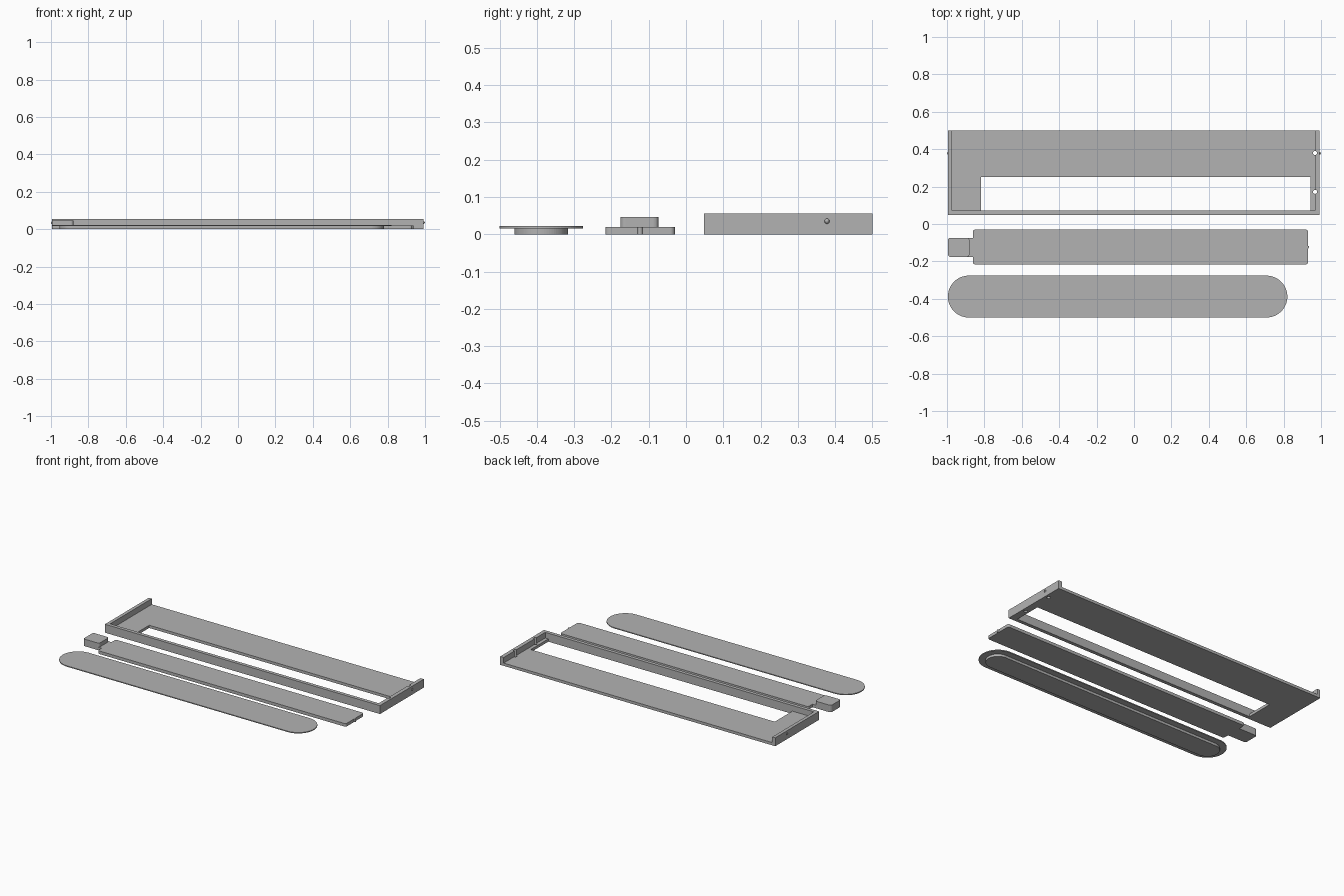
import bpy, bmesh, math

if "Cube" in bpy.data.objects:
    bpy.data.objects.remove(bpy.data.objects["Cube"])

grey = bpy.data.materials.new("plain grey")
grey.use_nodes = True
grey.diffuse_color = (0.45, 0.45, 0.45, 1)
grey.node_tree.nodes["Principled BSDF"].inputs["Base Color"].default_value = grey.diffuse_color


def finish(name, bm):
    mesh = bpy.data.meshes.new(name)
    bmesh.ops.recalc_face_normals(bm, faces=bm.faces)
    bm.to_mesh(mesh)
    bm.free()
    mesh.materials.append(grey)
    obj = bpy.data.objects.new(name, mesh)
    bpy.context.scene.collection.objects.link(obj)
    return obj


def slab(name, x0, x1, y0, y1, z0, z1, radius=0.0, steps=6):
    """Upright prism over a rectangle, with optional rounded corners."""
    r = radius
    corners = [(x1 - r, y1 - r), (x0 + r, y1 - r), (x0 + r, y0 + r), (x1 - r, y0 + r)]
    bm = bmesh.new()
    verts = []
    for i, (cx, cy) in enumerate(corners):
        for k in range(steps + 1 if r else 1):
            a = math.pi / 2 * (i + k / steps)
            verts.append(bm.verts.new((cx + r * math.cos(a), cy + r * math.sin(a), z0)))
    face = bm.faces.new(verts)
    top = bmesh.ops.extrude_face_region(bm, geom=[face])["geom"]
    bmesh.ops.translate(bm, vec=(0, 0, z1 - z0),
                        verts=[v for v in top if isinstance(v, bmesh.types.BMVert)])
    return finish(name, bm)


def rod(name, x, y, z0, z1, radius):
    bm = bmesh.new()
    bmesh.ops.create_cone(bm, cap_ends=True, segments=16, radius1=radius, radius2=radius, depth=z1 - z0)
    bmesh.ops.translate(bm, vec=(x, y, (z0 + z1) / 2), verts=bm.verts)
    return finish(name, bm)


def cut(target, cutter):
    cutter.hide_render = True
    cutter.hide_viewport = True
    cutter.display_type = 'WIRE'
    mod = target.modifiers.new(cutter.name, 'BOOLEAN')
    mod.operation = 'DIFFERENCE'
    mod.solver = 'EXACT'
    mod.object = cutter


# Tray: open at the back, with a window along the front wall
tray = slab("tray", -0.995, 0.992, 0.048, 0.5, 0, 0.055)
cut(tray, slab("pocket_cutter", -0.973, 0.967, 0.071, 0.6, 0.018, 0.1))
cut(tray, slab("window_cutter", -0.818, 0.945, 0.071, 0.252, -0.1, 0.05))
for i, y in enumerate((0.172, 0.38)):
    cut(tray, rod(f"pin_hole_cutter_{i}", 0.968, y, -0.1, 0.15, 0.011))

# Small bumps on the tray ends
for side, x in (("right", -0.993), ("left", 0.992)):
    bm = bmesh.new()
    bmesh.ops.create_uvsphere(bm, u_segments=12, v_segments=8, radius=0.007)
    bmesh.ops.translate(bm, vec=(x, 0.378, 0.035), verts=bm.verts)
    finish(f"{side}_bump", bm)

# Slider with neck, raised handle and end nub
slab("slider_body", -0.862, 0.93, -0.216, -0.03, 0, 0.02, 0.012)
slab("slider_neck", -0.9, -0.85, -0.176, -0.074, 0, 0.02)
slab("slider_handle", -0.995, -0.88, -0.176, -0.074, 0, 0.046, 0.014)
rod("slider_nub", 0.93, -0.123, 0, 0.02, 0.007)

# Cover plate with a rounded pad beneath
slab("cover_plate", -0.995, 0.82, -0.5, -0.276, 0.016, 0.022, 0.1119, 16)
slab("cover_pad", -0.955, 0.78, -0.46, -0.316, 0, 0.016, 0.0719, 16)
